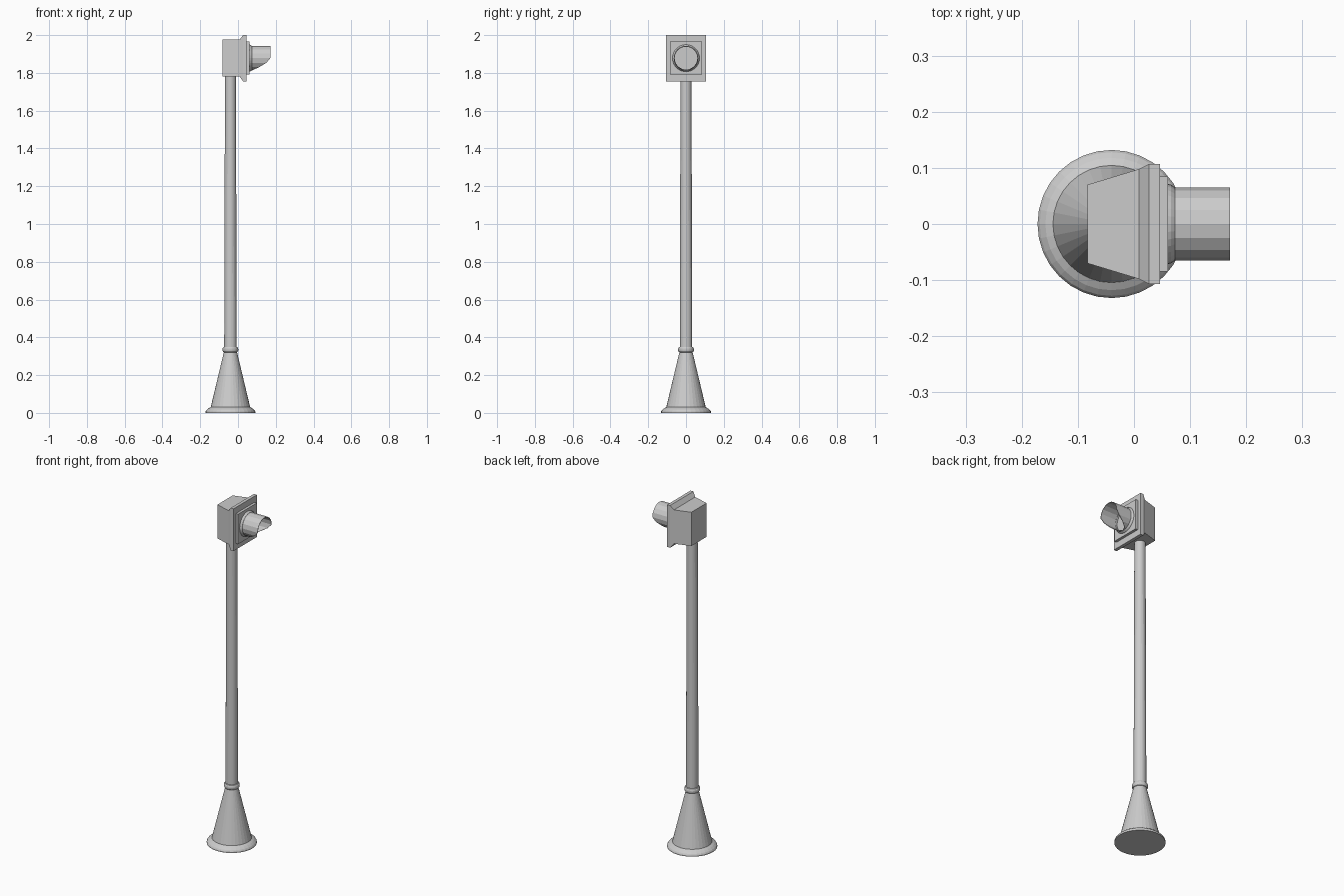
import bpy, bmesh
from math import sin, cos, pi, radians

if "Cube" in bpy.data.objects:
    bpy.data.objects.remove(bpy.data.objects["Cube"])

POST_X = -0.04      # post axis
HEAD_Z = 1.878      # signal head centre height


def finish(name, bm):
    bmesh.ops.recalc_face_normals(bm, faces=bm.faces)
    me = bpy.data.meshes.new(name)
    bm.to_mesh(me)
    bm.free()
    ob = bpy.data.objects.new(name, me)
    bpy.context.collection.objects.link(ob)
    return ob


def loft(name, rings, closed_ends=True):
    """Skin a list of equally sized vertex rings."""
    bm = bmesh.new()
    rows = [[bm.verts.new(p) for p in r] for r in rings]
    n = len(rows[0])
    for a, b in zip(rows, rows[1:]):
        for i in range(n):
            j = (i + 1) % n
            bm.faces.new((a[i], a[j], b[j], b[i]))
    if closed_ends:
        bm.faces.new(rows[0])
        bm.faces.new(rows[-1])
    return finish(name, bm)


def turned(name, profile, sides=32):
    """Vertical lathe on the post axis; profile is (radius, z)."""
    return loft(name, [[(POST_X + r * cos(2 * pi * i / sides),
                         r * sin(2 * pi * i / sides), z)
                        for i in range(sides)] for r, z in profile])


def horizontal(name, profile, sides=32):
    """Lathe along x through the head centre; profile is (x, radius)."""
    return loft(name, [[(x, r * cos(2 * pi * i / sides),
                         HEAD_Z + r * sin(2 * pi * i / sides))
                        for i in range(sides)] for x, r in profile])


def box_loft(name, sections):
    """Rectangular sections along x: (x, half_y, z_low, z_high)."""
    return loft(name, [[(x, -h, a), (x, h, a), (x, h, b), (x, -h, b)]
                       for x, h, a, b in sections])


# Base, collar and post
turned("base_flange", [(0.132, 0), (0.132, 0.007), (0.128, 0.014),
                       (0.118, 0.023), (0.105, 0.03)])
turned("base_cone", [(0.105, 0.028), (0.034, 0.325)])
turned("collar", [(0.033, 0.32)] +
       [(0.033 + 0.009 * cos(a), 0.335 + 0.015 * sin(a))
        for a in [radians(d) for d in (-60, -30, 0, 30, 60)]] + [(0.033, 0.35)])
turned("post", [(0.033, 0.34), (0.029, 1.785)])

# Signal housing with flared front rim
box_loft("housing", [(-0.083, 0.07, 1.78, 1.976), (0.009, 0.098, 1.78, 1.976),
                     (0.027, 0.107, 1.755, 2.0), (0.046, 0.107, 1.755, 2.0)])
box_loft("front_panel", [(0.045, 0.085, 1.791, 1.965),
                         (0.061, 0.085, 1.791, 1.965)])

# Lens and its surrounding ring
horizontal("lens_ring", [(0.06, 0.072), (0.066, 0.07), (0.073, 0.065),
                         (0.073, 0.06), (0.063, 0.06)])

# Open visor, cut back along its lower half
SIDES = 16
angles = [2 * pi * i / SIDES for i in range(SIDES)]


def reach(a):
    return 0.171 - 0.097 * max(0.0, -sin(a)) ** 1.6


visor = loft("visor", [[(0.062 if k == 0 else reach(a), 0.065 * cos(a),
                         HEAD_Z + 0.065 * sin(a)) for a in angles]
                       for k in range(2)], closed_ends=False)
thick = visor.modifiers.new("thickness", 'SOLIDIFY')
thick.thickness = 0.003
thick.offset = -1
